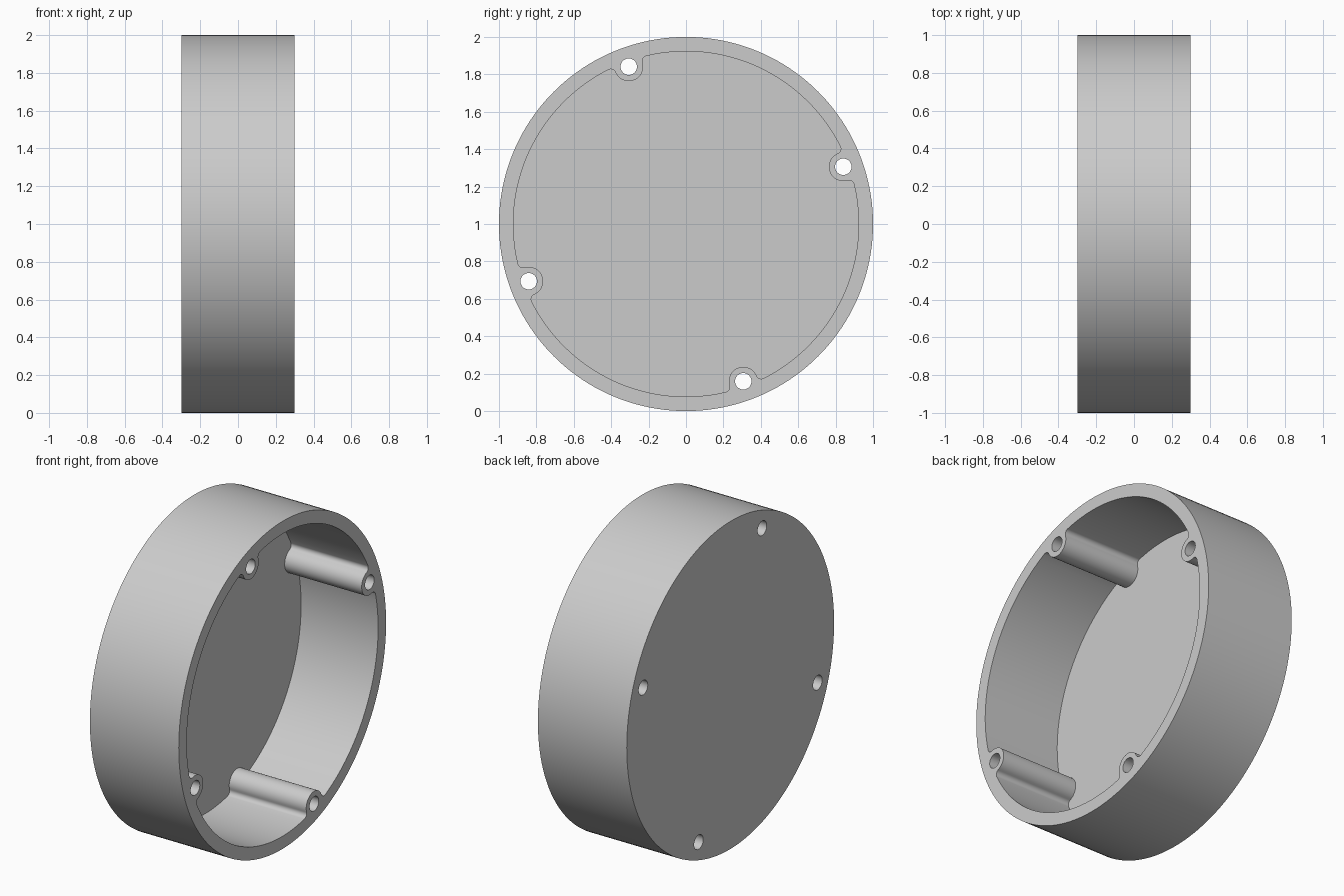
import bpy
import bmesh
from math import sin, cos, acos, atan2, pi, radians

if "Cube" in bpy.data.objects:
    bpy.data.objects.remove(bpy.data.objects["Cube"])

# Main dimensions
OUTER, INNER, HALF_WIDTH, FLOOR = 1.0, 0.923, 0.30, 0.08
BOSS_DIST, BOSS_R, HOLE_R, FILLET = 0.895, 0.077, 0.044, 0.027
BOSS_ANGLES = [radians(20 + 90 * i) for i in range(4)]

grey = bpy.data.materials.new("light grey")
grey.use_nodes = True
colour = (0.6, 0.6, 0.6, 1)
grey.diffuse_color = colour
grey.node_tree.nodes["Principled BSDF"].inputs["Base Color"].default_value = colour


def arc(centre, radius, start, end, steps):
    """Points along an arc, both ends included."""
    return [(centre[0] + radius * cos(start + (end - start) * i / steps),
             centre[1] + radius * sin(start + (end - start) * i / steps))
            for i in range(steps + 1)]


def circle(centre, radius, steps):
    return arc(centre, radius, 0, 2 * pi, steps)[:-1]


def prism(name, outline, x0, x1):
    """Extrude a (y, z) outline along x, around the drum axis."""
    bm = bmesh.new()
    face = bm.faces.new([bm.verts.new((x0, y, z + OUTER)) for y, z in outline])
    moved = bmesh.ops.extrude_face_region(bm, geom=[face])["geom"]
    bmesh.ops.translate(bm, vec=(x1 - x0, 0, 0),
                        verts=[v for v in moved if isinstance(v, bmesh.types.BMVert)])
    bmesh.ops.recalc_face_normals(bm, faces=bm.faces)
    mesh = bpy.data.meshes.new(name)
    bm.to_mesh(mesh)
    bm.free()
    mesh.materials.append(grey)
    obj = bpy.data.objects.new(name, mesh)
    bpy.context.collection.objects.link(obj)
    return obj


def cavity_outline():
    """Inner wall, interrupted by four screw bosses with filleted roots."""
    reach = INNER - FILLET
    d = acos((reach ** 2 + BOSS_DIST ** 2 - (BOSS_R + FILLET) ** 2)
             / (2 * BOSS_DIST * reach))
    fy, fz = reach * cos(d), reach * sin(d)
    t = atan2(fz, BOSS_DIST - fy)
    notch = (arc((fy, -fz), FILLET, -d, t, 8)
             + arc((BOSS_DIST, 0), BOSS_R, t - pi, -pi - t, 24)[1:-1]
             + arc((fy, fz), FILLET, -t, d, 8))
    points = []
    for a in BOSS_ANGLES:
        points += [(y * cos(a) - z * sin(a), y * sin(a) + z * cos(a)) for y, z in notch]
        points += arc((0, 0), INNER, a + d, a + pi / 2 - d, 32)[1:-1]
    return points


# Drum body, with the cavity open on the +x side
housing = prism("round_housing", circle((0, 0), OUTER, 160), -HALF_WIDTH, HALF_WIDTH)
cutters = [prism("cavity_cutter", cavity_outline(), FLOOR - HALF_WIDTH, HALF_WIDTH + 0.1)]

# Screw holes running right through the bosses and the floor
for a in BOSS_ANGLES:
    centre = (BOSS_DIST * cos(a), BOSS_DIST * sin(a))
    cutters.append(prism("screw_hole_cutter", circle(centre, HOLE_R, 32),
                         -HALF_WIDTH - 0.1, HALF_WIDTH + 0.1))

bpy.ops.object.select_all(action="DESELECT")
housing.select_set(True)
bpy.context.view_layer.objects.active = housing
for cutter in cutters:
    cutter.hide_render = True
    cut = housing.modifiers.new("cut", "BOOLEAN")
    cut.operation = "DIFFERENCE"
    cut.solver = "EXACT"
    cut.object = cutter
    bpy.ops.object.modifier_apply(modifier=cut.name)
    bpy.data.objects.remove(cutter)

bpy.ops.object.shade_smooth_by_angle(angle=radians(30))
